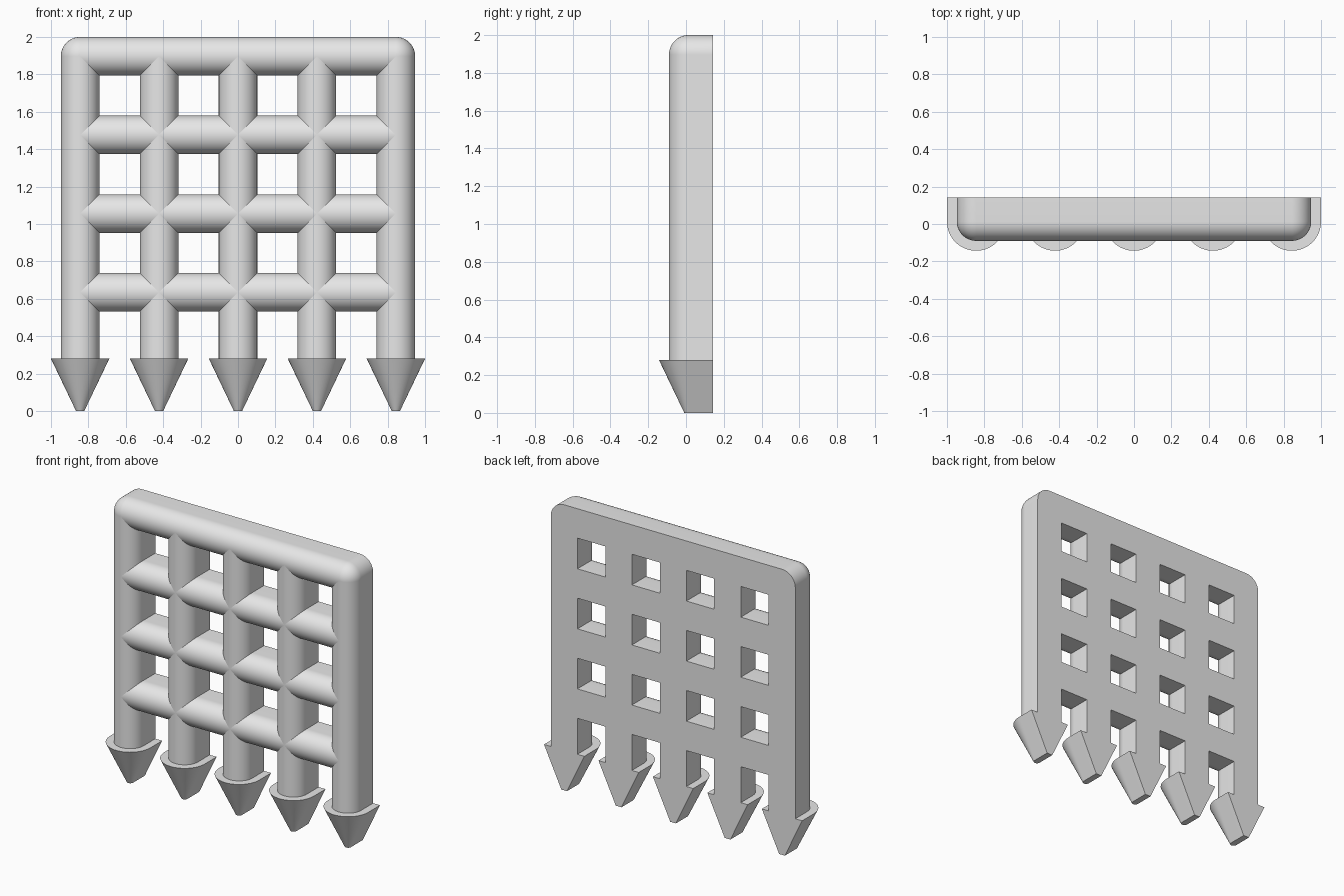
import bpy
import bmesh
from math import cos, sin, pi

if "Cube" in bpy.data.objects:
    bpy.data.objects.remove(bpy.data.objects["Cube"], do_unlink=True)

BACK, MID = 0.143, 0.013        # flat back plane, centre of the rounded front
BAR_R, SPIKE_R, TIP_R = 0.103, 0.156, 0.022
SPACING, SPIKE_TOP, RAIL_TOP, RAIL_STEP = 0.422, 0.28, 1.897, 0.4207
SEG = 32                        # segments of a half circle
OUTER = 2 * SPACING

grey = bpy.data.materials.new("iron_grey")
grey.use_nodes = True
grey.diffuse_color = (0.8, 0.8, 0.8, 1)
grey.node_tree.nodes["Principled BSDF"].inputs["Base Color"].default_value = (0.8, 0.8, 0.8, 1)


def u_profile(r):
    """Round front, straight sides, flat back: (across, depth) pairs."""
    arc = [(-r * cos(pi * i / SEG), MID - r * sin(pi * i / SEG)) for i in range(SEG + 1)]
    return [(-r, BACK)] + arc + [(r, BACK)]


def loft(name, rings):
    """Skin a closed solid over a row of matching rings."""
    bm = bmesh.new()
    loops = [[bm.verts.new(p) for p in ring] for ring in rings]
    n = len(loops[0])
    for a, b in zip(loops, loops[1:]):
        for i in range(n):
            j = (i + 1) % n
            bm.faces.new((a[i], a[j], b[j], b[i]))
    bm.faces.new(loops[0])
    bm.faces.new(loops[-1])
    bmesh.ops.recalc_face_normals(bm, faces=bm.faces)
    mesh = bpy.data.meshes.new(name)
    bm.to_mesh(mesh)
    bm.free()
    mesh.materials.append(grey)
    obj = bpy.data.objects.new(name, mesh)
    bpy.context.collection.objects.link(obj)
    bpy.ops.object.select_all(action='DESELECT')
    obj.select_set(True)
    bpy.context.view_layer.objects.active = obj
    bpy.ops.object.shade_smooth_by_angle(angle=pi / 6)
    return obj


def upright(name, x, sections):
    """Vertical part from (radius, height) sections."""
    loft(name, [[(x + u, y, z) for u, y in u_profile(r)] for r, z in sections])


# Upright bars with pointed spikes below
for k in range(5):
    x = (k - 2) * SPACING
    upright(f"upright_bar_{k + 1}", x, [(BAR_R, SPIKE_TOP), (BAR_R, RAIL_TOP)])
    upright(f"spike_{k + 1}", x, [(TIP_R, 0), (SPIKE_R, SPIKE_TOP)])

# Horizontal rails, the first being the top of the frame
for k in range(4):
    z = RAIL_TOP - k * RAIL_STEP
    loft("top_rail" if k == 0 else f"cross_rail_{k}",
         [[(x, y, z + u) for u, y in u_profile(BAR_R)] for x in (-OUTER, OUTER)])

# Rounded top corners: short cylinder with a domed front
dome = [(BAR_R, BACK)] + [(BAR_R * cos(t), MID - BAR_R * sin(t))
                          for t in (pi / 2 * i / 16 for i in range(16))]
for side, x in (("left", OUTER), ("right", -OUTER)):
    loft(f"{side}_corner",
         [[(x + r * cos(pi * i / SEG), y, RAIL_TOP + r * sin(pi * i / SEG))
           for i in range(2 * SEG)] for r, y in dome])
